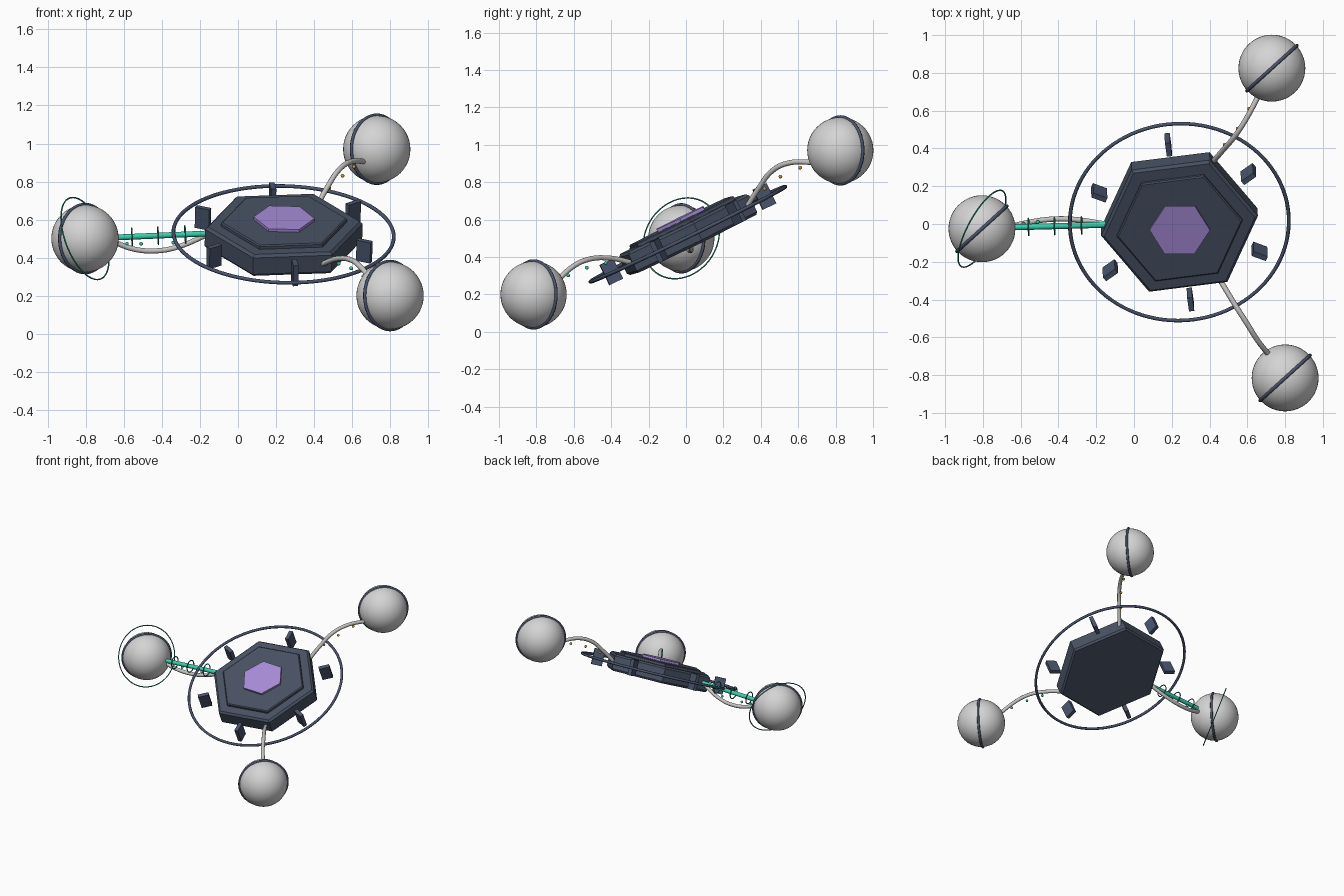
import bpy, bmesh
from math import cos, sin, radians, pi
from mathutils import Matrix, Vector

cube = bpy.data.objects.get("Cube")
if cube:
    bpy.data.objects.remove(cube, do_unlink=True)


def material(name, rgb):
    m = bpy.data.materials.new(name)
    m.use_nodes = True
    col = (*rgb, 1.0)
    m.diffuse_color = col
    m.node_tree.nodes["Principled BSDF"].inputs["Base Color"].default_value = col
    return m


SLATE = material("dark slate", (0.065, 0.083, 0.125))
STEEL = material("blue steel", (0.068, 0.088, 0.150))
PURPLE = material("soft purple", (0.39, 0.26, 0.68))
SHELL = material("light grey", (0.66, 0.66, 0.66))
TUBE = material("tube grey", (0.56, 0.55, 0.54))
GREEN = material("bright green", (0.04, 0.62, 0.42))
TEAL = material("deep green", (0.03, 0.34, 0.24))
GOLD = material("gold", (0.62, 0.36, 0.03))

# Tilted frame shared by the hull, halo and fins
TILT = (Matrix.Translation((0.24, 0.01, 0.522))
        @ Matrix.Rotation(radians(1.5), 4, 'Y')
        @ Matrix.Rotation(radians(26), 4, 'X'))


def link(name, bm, mat, matrix=Matrix(), smooth=False):
    bmesh.ops.recalc_face_normals(bm, faces=bm.faces)
    me = bpy.data.meshes.new(name)
    bm.to_mesh(me)
    bm.free()
    me.materials.append(mat)
    for p in me.polygons:
        p.use_smooth = smooth
    ob = bpy.data.objects.new(name, me)
    ob.matrix_world = matrix
    bpy.context.collection.objects.link(ob)
    return ob


def facing(centre, normal):
    q = Vector(normal).to_track_quat('Z', 'Y')
    return Matrix.Translation(centre) @ q.to_matrix().to_4x4()


def hexagon(name, profile, turn, mat):
    """Stack of six-sided rings given as (radius, height)."""
    bm = bmesh.new()
    rings = [[bm.verts.new((r * cos(radians(turn + 60 * k)), r * sin(radians(turn + 60 * k)), z))
              for k in range(6)] for r, z in profile]
    bm.faces.new(rings[0])
    bm.faces.new(rings[-1])
    for a, b in zip(rings, rings[1:]):
        for k in range(6):
            n = (k + 1) % 6
            bm.faces.new((a[k], a[n], b[n], b[k]))
    return link(name, bm, mat, TILT)


def torus(name, major, minor, mat, matrix, steps=72, sides=8):
    bm = bmesh.new()
    grid = []
    for i in range(steps):
        a = 2 * pi * i / steps
        grid.append([])
        for j in range(sides):
            b = 2 * pi * j / sides
            r = major + minor * cos(b)
            grid[-1].append(bm.verts.new((r * cos(a), r * sin(a), minor * sin(b))))
    for i in range(steps):
        p, q = grid[i], grid[(i + 1) % steps]
        for j in range(sides):
            n = (j + 1) % sides
            bm.faces.new((p[j], q[j], q[n], p[n]))
    return link(name, bm, mat, matrix, True)


def ball(name, centre, radius, mat, seg=32):
    bm = bmesh.new()
    bmesh.ops.create_uvsphere(bm, u_segments=seg, v_segments=seg // 2, radius=radius)
    return link(name, bm, mat, Matrix.Translation(centre), True)


def tube(name, points, radius, mat):
    cu = bpy.data.curves.new(name, 'CURVE')
    cu.dimensions = '3D'
    cu.bevel_depth = radius
    cu.bevel_resolution = 3
    cu.use_fill_caps = True
    sp = cu.splines.new('BEZIER')
    sp.bezier_points.add(len(points) - 1)
    for bp, co in zip(sp.bezier_points, points):
        bp.co = co
        bp.handle_left_type = bp.handle_right_type = 'AUTO'
    cu.materials.append(mat)
    ob = bpy.data.objects.new(name, cu)
    bpy.context.collection.objects.link(ob)
    bpy.ops.object.select_all(action='DESELECT')
    ob.select_set(True)
    bpy.context.view_layer.objects.active = ob
    bpy.ops.object.convert(target='MESH')


# Hull, raised deck and centre badge plate
hexagon("hull", [(0.405, -0.064), (0.418, -0.05), (0.418, 0.046), (0.402, 0.06)], 8, SLATE)
hexagon("deck_plate", [(0.335, 0.055), (0.335, 0.076), (0.327, 0.082)], 8, SLATE)
hexagon("centre_plate", [(0.16, 0.08), (0.16, 0.098)], 0, PURPLE)

# Halo and the six fins facing the hull sides
torus("halo", 0.58, 0.01, STEEL, TILT, 96)
for k in range(6):
    bm = bmesh.new()
    bmesh.ops.create_cube(bm, size=1)
    bmesh.ops.scale(bm, vec=(0.08, 0.028, 0.12), verts=bm.verts)
    spin = Matrix.Rotation(radians(38 + 60 * k), 4, 'Z')
    link(f"fin_{k + 1}", bm, STEEL, TILT @ spin @ Matrix.Translation((0.46, 0, 0)))

# Pods with their bands, arms and trailing beads
pods = {
    "right": dict(
        centre=(-0.805, -0.025, 0.5), bead=GREEN,
        arm=[(-0.66, -0.015, 0.485), (-0.55, 0.01, 0.445), (-0.44, 0.025, 0.435),
             (-0.33, 0.025, 0.452), (-0.15, 0, 0.525)],
        beads=[(-0.585, 0, 0.472), (-0.51, 0.01, 0.473), (-0.34, 0.02, 0.478)]),
    "back": dict(
        centre=(0.73, 0.825, 0.97), bead=GOLD,
        arm=[(0.41, 0.32, 0.66), (0.47, 0.39, 0.77), (0.53, 0.46, 0.86),
             (0.59, 0.55, 0.903), (0.67, 0.7, 0.905)],
        beads=[(0.48, 0.42, 0.765), (0.55, 0.505, 0.83), (0.61, 0.61, 0.878)]),
    "front": dict(
        centre=(0.8, -0.815, 0.2), bead=GREEN,
        arm=[(0.44, -0.27, 0.365), (0.53, -0.42, 0.395), (0.6, -0.53, 0.385),
             (0.65, -0.61, 0.345), (0.72, -0.7, 0.26)],
        beads=[(0.53, -0.43, 0.368), (0.595, -0.53, 0.343), (0.66, -0.63, 0.302)]),
}
for side, pod in pods.items():
    ball(f"{side}_pod", pod["centre"], 0.177, SHELL, 48)
    torus(f"{side}_pod_band", 0.179, 0.009, STEEL, facing(pod["centre"], (0.67, -0.74, 0)))
    tube(f"{side}_arm", pod["arm"], 0.014, TUBE)
    for n, co in enumerate(pod["beads"]):
        ball(f"{side}_bead_{n + 1}", co, 0.01, pod["bead"], 12)

# Beam to the right pod, with coils along it, and an orbit ring around the pod
start, end = Vector((-0.66, -0.018, 0.505)), Vector((-0.15, -0.004, 0.527))
tube("beam", [start, end], 0.016, GREEN)
for n, t in enumerate((0.2, 0.47, 0.75)):
    torus(f"beam_coil_{n + 1}", 0.045, 0.004, TEAL, facing(start.lerp(end, t), end - start), 32, 6)
torus("orbit_ring", 0.228, 0.004, TEAL, facing(pods["right"]["centre"], (0.83, -0.45, 0.32)), 72, 6)
